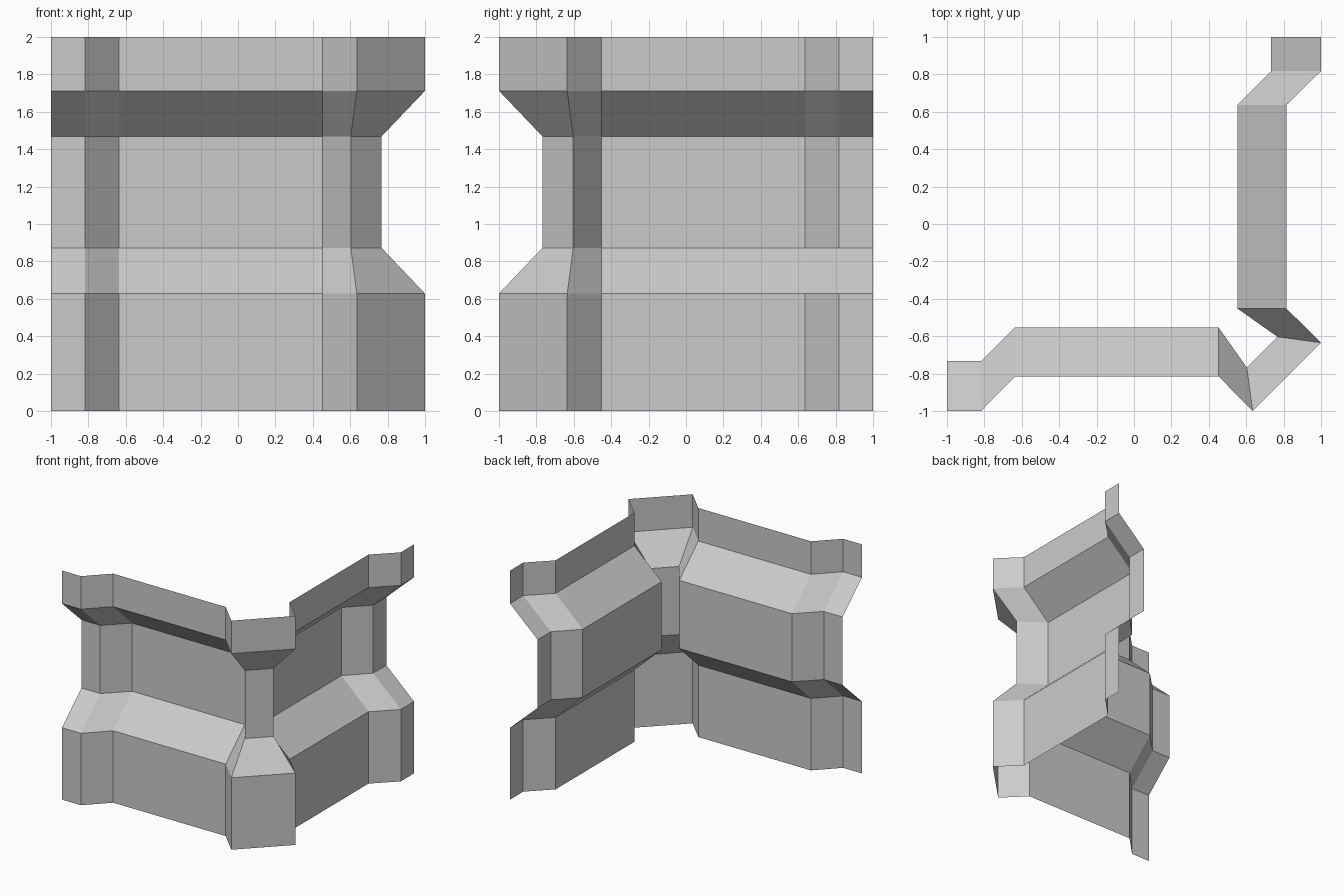
import bpy
import bmesh

cube = bpy.data.objects.get("Cube")
if cube:
    bpy.data.objects.remove(cube, do_unlink=True)

# Plain grey panel colour
grey = bpy.data.materials.new("panel_grey")
grey.use_nodes = True
colour = (0.6, 0.6, 0.6, 1.0)
grey.diffuse_color = colour
grey.node_tree.nodes["Principled BSDF"].inputs["Base Color"].default_value = colour


def corner_path(half):
    """Mirror one wing across the corner's diagonal to get the full plan."""
    return half + [(-y, -x) for x, y in reversed(half)]


# Plan of the wall where it stands proud and where it is recessed
outer = corner_path([(-1, -1), (-0.818, -1), (-0.636, -0.815),
                     (0.452, -0.815), (0.635, -1)])
inner = corner_path([(-1, -0.733), (-0.818, -0.733), (-0.636, -0.553),
                     (0.452, -0.553), (0.603, -0.767)])

# Height of each ring and the plan it follows
levels = [(0, outer), (0.628, outer), (0.873, inner),
          (1.468, inner), (1.712, outer), (2, outer)]

# Loft the thin corner wall, faces turned outward
bm = bmesh.new()
rings = [[bm.verts.new((x, y, z)) for x, y in path] for z, path in levels]
for low, high in zip(rings, rings[1:]):
    for i in range(len(low) - 1):
        bm.faces.new((low[i], low[i + 1], high[i + 1], high[i]))

mesh = bpy.data.meshes.new("corner_wall")
bm.to_mesh(mesh)
bm.free()
mesh.materials.append(grey)
wall = bpy.data.objects.new("corner_wall", mesh)
bpy.context.collection.objects.link(wall)
